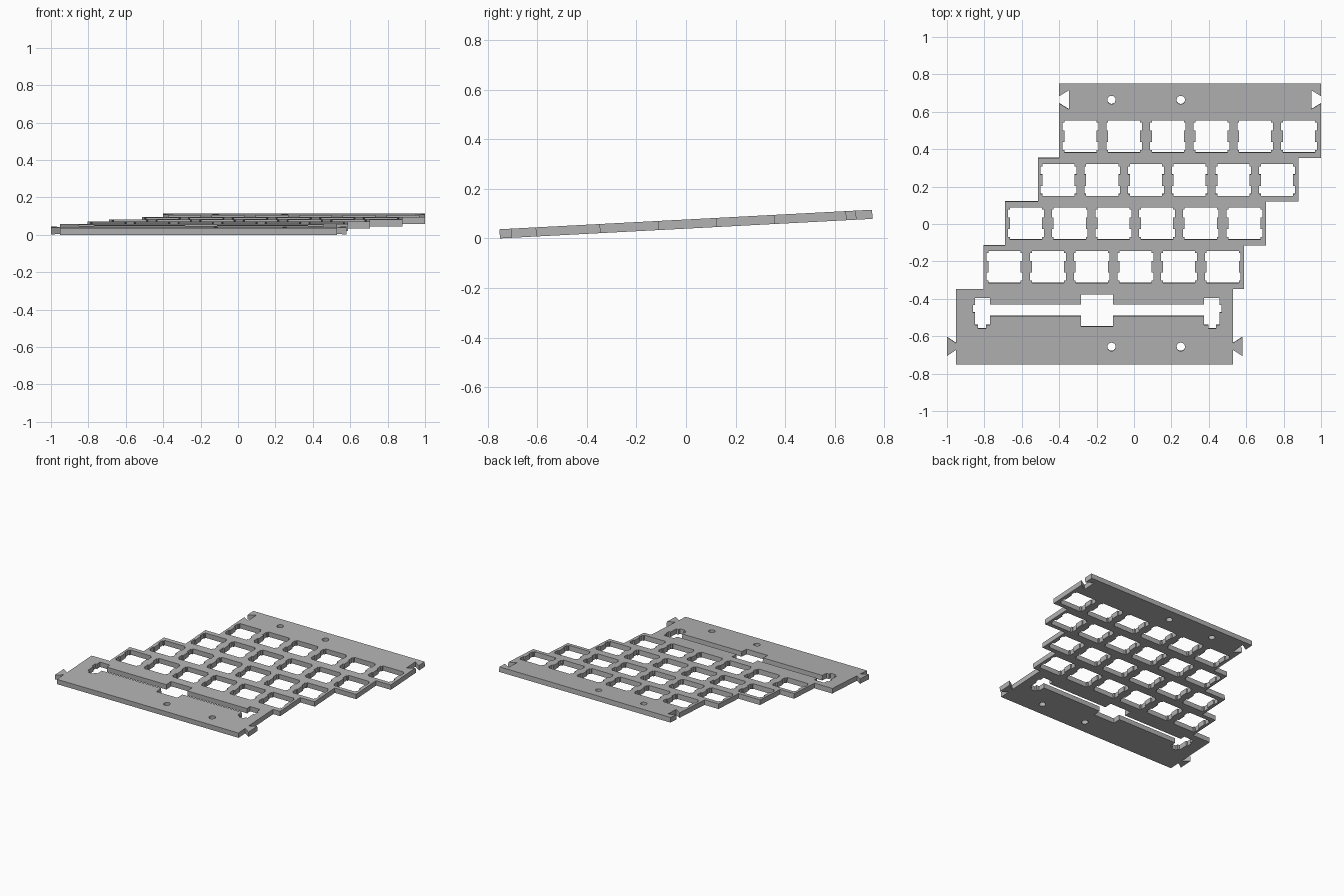
import bpy, bmesh, math
from mathutils import Matrix, Vector

cube = bpy.data.objects.get("Cube")
if cube:
    bpy.data.objects.remove(cube, do_unlink=True)

U = 0.2335          # key pitch
MM = U / 19.05      # one millimetre
THICK = 3 * MM
TILT = math.radians(3)

grey = bpy.data.materials.new("plate grey")
grey.use_nodes = True
grey.diffuse_color = (0.45, 0.45, 0.45, 1)
grey.node_tree.nodes["Principled BSDF"].inputs["Base Color"].default_value = (0.45, 0.45, 0.45, 1)

profile = bpy.data.curves.new("plate_profile", "CURVE")
profile.dimensions = "2D"
profile.fill_mode = "BOTH"
profile.extrude = THICK / 2


def loop(points):
    s = profile.splines.new("POLY")
    s.points.add(len(points) - 1)
    for p, (x, y) in zip(s.points, points):
        p.co = (x, y, 0, 1)
    s.use_cyclic_u = True


def dovetail(x_neck, x_wide, y):
    """Flared joint, listed from front to back."""
    return [(x_neck, y - 0.019), (x_wide, y - 0.051),
            (x_wide, y + 0.051), (x_neck, y + 0.019)]


# Stepped outline: each row is (left, right, front, back)
rows = [(-0.952, 0.53, -0.752, -0.348), (-0.805, 0.588, -0.348, -0.113),
        (-0.69, 0.705, -0.113, 0.122), (-0.514, 0.88, 0.122, 0.355),
        (-0.4, 1.0, 0.355, 0.752)]
right_side, left_side = [], []
for i, (l, r, f, b) in enumerate(rows):
    right_joint, left_joint = [], []
    if i == 0:      # tabs on the front strip
        right_joint = dovetail(r, r + 0.05, -0.655)
        left_joint = dovetail(l, -1.0, -0.655)
    elif i == 4:    # sockets on the back strip
        right_joint = dovetail(r, r - 0.052, 0.666)
        left_joint = dovetail(l, l + 0.052, 0.666)
    right_side += [(r, f)] + right_joint + [(r, b)]
    left_side += [(l, f)] + left_joint + [(l, b)]
loop(right_side + left_side[::-1])

# Switch openings with two side notches on each side
quarter = [(7, 0.0), (7, 2.5), (7.8, 2.5), (7.8, 6), (7, 6), (7, 7)]
quarter = quarter[1:]
half = [(x, -y) for x, y in quarter[::-1]] + quarter
opening = half + [(-x, -y) for x, y in half]
for x0, y0 in ((-0.286, 0.47), (-0.403, 0.236), (-0.577, 0.004), (-0.693, -0.229)):
    for k in range(6):
        loop([(x0 + k * U + x * MM, y0 + y * MM) for x, y in opening])

# Long bar opening: centre switch, two slots and stabiliser pockets
cx, half_span = -0.197, 0.572
right_half = [(0.086, -0.548), (0.086, -0.492), (half_span, -0.492),
              (half_span, -0.54), (0.594, -0.54), (0.594, -0.558),
              (0.636, -0.558), (0.636, -0.54), (0.654, -0.54),
              (0.654, -0.472), (0.665, -0.472), (0.665, -0.432),
              (0.654, -0.432), (0.654, -0.396), (half_span, -0.396),
              (half_span, -0.431), (0.086, -0.431), (0.086, -0.376)]
loop([(cx + x, y) for x, y in right_half] + [(cx - x, y) for x, y in right_half[::-1]])

# Round screw holes
for hx in (-0.12, 0.25):
    for hy in (-0.657, 0.665):
        loop([(hx + 0.0225 * math.cos(a * math.tau / 32),
               hy + 0.0225 * math.sin(a * math.tau / 32)) for a in range(32)])

# Turn the filled profile into a solid mesh
helper = bpy.data.objects.new("plate_profile", profile)
bpy.context.collection.objects.link(helper)
bpy.context.view_layer.update()
mesh = bpy.data.meshes.new_from_object(helper.evaluated_get(bpy.context.evaluated_depsgraph_get()))
bpy.data.objects.remove(helper, do_unlink=True)

# Weld, tilt and set on the ground
bm = bmesh.new()
bm.from_mesh(mesh)
bmesh.ops.remove_doubles(bm, verts=bm.verts, dist=0.0002)
bmesh.ops.recalc_face_normals(bm, faces=bm.faces)
bm.transform(Matrix.Rotation(TILT, 4, "X"))
ys = [v.co.y for v in bm.verts]
low = min(v.co.z for v in bm.verts)
bm.transform(Matrix.Translation(Vector((0, -(min(ys) + max(ys)) / 2, -low))))
for f in bm.faces:
    f.smooth = False
    f.material_index = 0
bm.to_mesh(mesh)
bm.free()
mesh.name = "key_plate"
mesh.materials.clear()
mesh.materials.append(grey)
plate = bpy.data.objects.new("key_plate", mesh)
bpy.context.collection.objects.link(plate)
